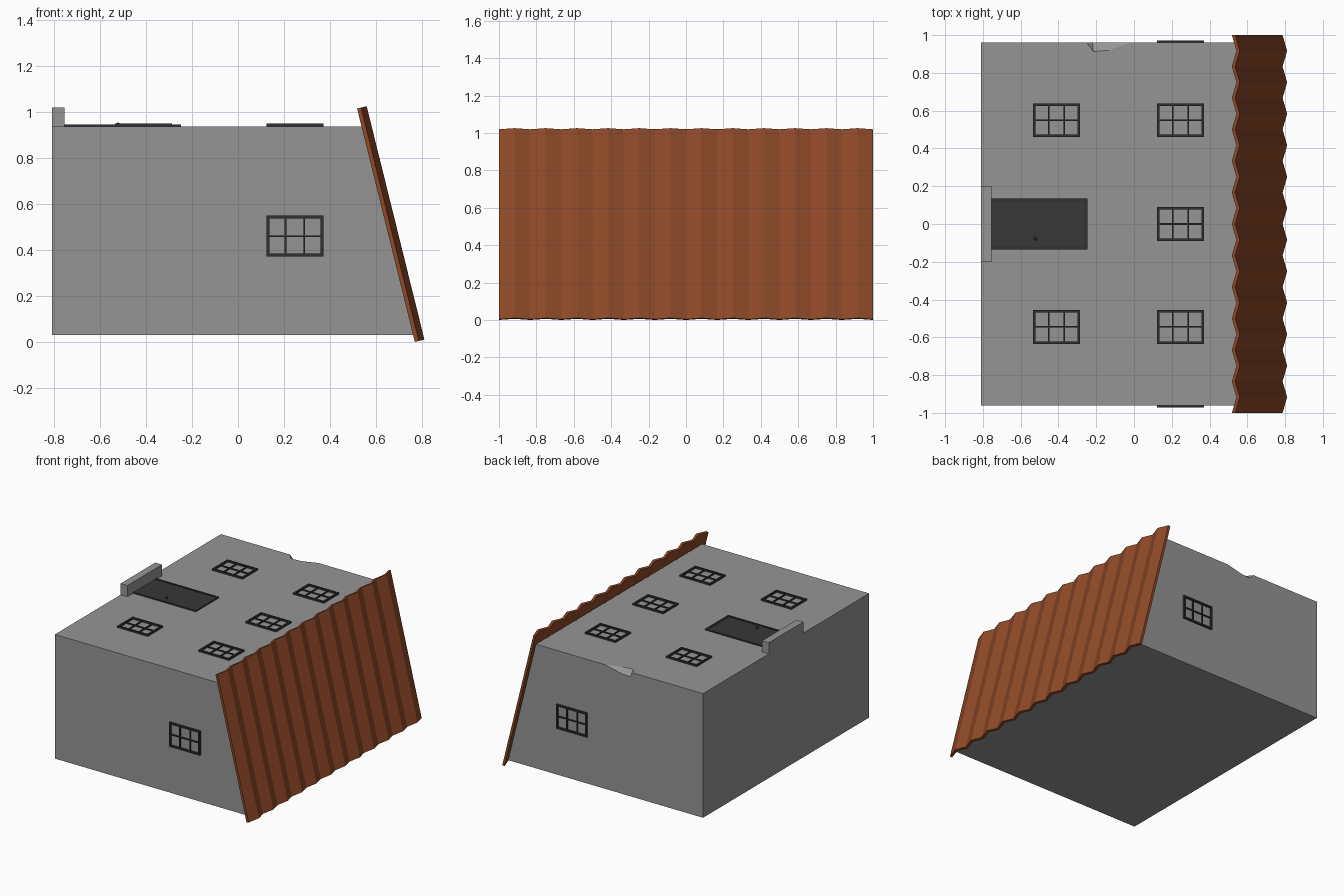
import bpy, bmesh, math
from mathutils import Vector

if "Cube" in bpy.data.objects:
    bpy.data.objects.remove(bpy.data.objects["Cube"])


def material(name, r, g, b):
    m = bpy.data.materials.new(name)
    m.diffuse_color = (r, g, b, 1)
    m.use_nodes = True
    m.node_tree.nodes["Principled BSDF"].inputs["Base Color"].default_value = m.diffuse_color
    return m


WALL = material("wall grey", 0.30, 0.30, 0.30)
ROOF = material("roof rust brown", 0.275, 0.067, 0.021)
FRAME = material("frame charcoal", 0.03, 0.03, 0.03)
DOOR = material("door dark grey", 0.038, 0.038, 0.038)


def finish(name, bm, mat):
    bmesh.ops.recalc_face_normals(bm, faces=bm.faces[:])
    me = bpy.data.meshes.new(name)
    bm.to_mesh(me)
    bm.free()
    me.materials.append(mat)
    ob = bpy.data.objects.new(name, me)
    bpy.context.collection.objects.link(ob)
    return ob


def add_box(bm, lo, hi):
    lo, hi = Vector(lo), Vector(hi)
    verts = bmesh.ops.create_cube(bm, size=1)["verts"]
    for v in verts:
        v.co = Vector((v.co[i] * (hi[i] - lo[i]) + (lo[i] + hi[i]) / 2 for i in range(3)))


def box(name, lo, hi, mat):
    bm = bmesh.new()
    add_box(bm, lo, hi)
    return finish(name, bm, mat)


TOP, BASE, LEFT, SIDE = 0.938, 0.03, -0.81, 0.96
FOOT, HEAD = Vector((0.769, 0, 0)), Vector((0.518, 0, 1.015))


def roof_x(z):
    return FOOT.x + (HEAD.x - FOOT.x) * z / HEAD.z


# house body: side profile pushed along y, sloping under the roof sheet
bm = bmesh.new()
profile = [(LEFT, BASE), (roof_x(BASE) + 0.006, BASE), (roof_x(TOP) + 0.006, TOP), (LEFT, TOP)]
face = bm.faces.new([bm.verts.new((x, -SIDE, z)) for x, z in profile])
ext = bmesh.ops.extrude_face_region(bm, geom=[face])["geom"]
for v in ext:
    if isinstance(v, bmesh.types.BMVert):
        v.co.y = SIDE
body = finish("house_body", bm, WALL)

# chipped spot on the back upper edge
bm = bmesh.new()
for p in [(-0.25, SIDE, TOP), (-0.215, 0.913, TOP), (-0.13, 0.92, TOP), (-0.02, SIDE, TOP),
          (-0.22, SIDE, 0.905), (-0.15, SIDE, 0.908), (-0.14, 1.02, 1.0)]:
    bm.verts.new(p)
bmesh.ops.convex_hull(bm, input=bm.verts[:])
cutter = finish("chip_cutter", bm, WALL)
cutter.hide_render = True
mod = body.modifiers.new("chip", "BOOLEAN")
mod.operation, mod.solver, mod.object = "DIFFERENCE", "EXACT", cutter
bpy.context.view_layer.objects.active = body
bpy.ops.object.modifier_apply(modifier="chip")
bpy.data.objects.remove(cutter)

# corrugated roof sheet: zigzag strip with thickness
N, AMP, THICK = 24, 0.025, 0.018
slope = HEAD - FOOT
normal = Vector((slope.z, 0, -slope.x)).normalized()
bm = bmesh.new()
section = []
for layer in (0, THICK):
    row = [FOOT + normal * (layer + AMP * (i % 2)) + Vector((0, -1 + 2 * i / N, 0))
           for i in range(N + 1)]
    section.append([(bm.verts.new(p), bm.verts.new(p + slope)) for p in row])
inner, outer = section
for i in range(N):
    for row in section:
        bm.faces.new((row[i][0], row[i + 1][0], row[i + 1][1], row[i][1]))
    for end in (0, 1):
        bm.faces.new((inner[i][end], inner[i + 1][end], outer[i + 1][end], outer[i][end]))
for i in (0, N):
    bm.faces.new((inner[i][0], inner[i][1], outer[i][1], outer[i][0]))
finish("corrugated_roof", bm, ROOF)


# windows: outer frame with two upright bars and one cross bar
def window(name, origin, v_axis, out):
    """origin = centre on the wall, u runs along x, v along v_axis."""
    W, H, F, B = 0.124, 0.089, 0.013, 0.004
    bars = [(-W, W, H - F, H), (-W, W, -H, F - H), (-W, F - W, F - H, H - F),
            (W - F, W, F - H, H - F), (F - W, W - F, -B, B)]
    bars += [(s * 0.041 - B, s * 0.041 + B, F - H, H - F) for s in (-1, 1)]
    bm = bmesh.new()
    v_axis, out, origin = Vector(v_axis), Vector(out), Vector(origin)
    for k, (u0, u1, v0, v1) in enumerate(bars):
        depth = 0.012 if k < 4 else 0.008
        a = origin + Vector((u0, 0, 0)) + v_axis * v0 - out * 0.004
        b = origin + Vector((u1, 0, 0)) + v_axis * v1 + out * depth
        add_box(bm, a, b)
    finish(name, bm, FRAME)


for n, (x, y) in enumerate([(-0.41, 0.55), (-0.41, -0.545), (0.247, 0.55), (0.247, 0), (0.247, -0.545)]):
    window(f"facade_window_{n + 1}", (x, y, TOP), (0, 1, 0), (0, 0, 1))
for name, s in (("front", -1), ("back", 1)):
    window(f"{name}_side_window", (0.247, s * SIDE, 0.46), (0, 0, 1), (0, s, 0))

# door step
box("door_step", (LEFT, -0.2, TOP - 0.01), (-0.755, 0.2, 1.02), WALL)

# door panel, frame and knob
box("door_panel", (-0.755, -0.122, TOP - 0.004), (-0.262, 0.122, TOP + 0.004), DOOR)
bm = bmesh.new()
for s in (-1, 1):
    add_box(bm, (-0.755, min(s * 0.12, s * 0.135), TOP - 0.004),
            (-0.262, max(s * 0.12, s * 0.135), TOP + 0.008))
add_box(bm, (-0.262, -0.135, TOP - 0.004), (-0.247, 0.135, TOP + 0.008))
finish("door_frame", bm, FRAME)
bm = bmesh.new()
bmesh.ops.create_uvsphere(bm, u_segments=10, v_segments=6, radius=0.009)
bmesh.ops.translate(bm, verts=bm.verts[:], vec=(-0.522, -0.078, TOP + 0.007))
finish("door_knob", bm, FRAME)
